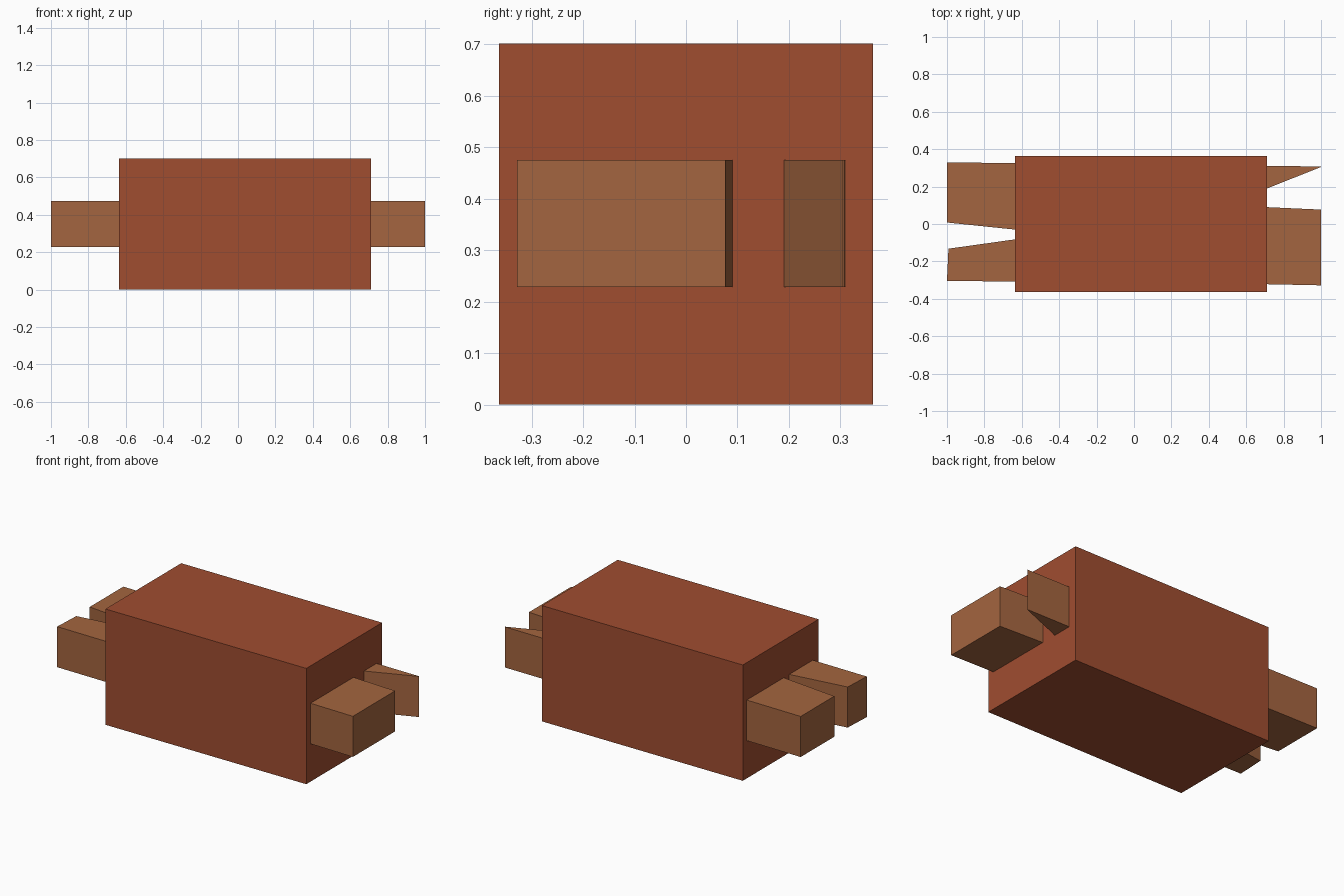
import bpy
import bmesh

if "Cube" in bpy.data.objects:
    bpy.data.objects.remove(bpy.data.objects["Cube"])


def material(name, color):
    mat = bpy.data.materials.new(name)
    mat.diffuse_color = color
    mat.use_nodes = True
    mat.node_tree.nodes["Principled BSDF"].inputs["Base Color"].default_value = mat.diffuse_color
    return mat


def prism(name, outline, z0, z1, mat):
    """Extrude a plan outline (x, y) from z0 up to z1."""
    bm = bmesh.new()
    base = bm.faces.new([bm.verts.new((x, y, z0)) for x, y in outline])
    top = bmesh.ops.extrude_face_region(bm, geom=[base])["geom"]
    verts = [v for v in top if isinstance(v, bmesh.types.BMVert)]
    bmesh.ops.translate(bm, verts=verts, vec=(0, 0, z1 - z0))
    bmesh.ops.recalc_face_normals(bm, faces=bm.faces)
    mesh = bpy.data.meshes.new(name)
    bm.to_mesh(mesh)
    bm.free()
    mesh.materials.append(mat)
    obj = bpy.data.objects.new(name, mesh)
    bpy.context.collection.objects.link(obj)
    return obj


red = material("red_brown", (0.35, 0.075, 0.03, 1))
tan = material("tan_brown", (0.37, 0.13, 0.05, 1))

# Main block
LEFT, RIGHT, HALF = -0.635, 0.712, 0.363
prism("body", [(LEFT, -HALF), (RIGHT, -HALF), (RIGHT, HALF), (LEFT, HALF)],
      0, 0.702, red)

# Tapered end prongs, rooted on the two end faces
prongs = {
    "right_front_prong": [(RIGHT, -0.322), (1.0, -0.328), (1.0, 0.077), (RIGHT, 0.09)],
    "right_back_spike": [(RIGHT, 0.19), (1.0, 0.305), (1.0, 0.308), (RIGHT, 0.31)],
    "left_front_prong": [(LEFT, -0.308), (-1.0, -0.304), (-0.992, -0.132), (LEFT, -0.082)],
    "left_back_prong": [(LEFT, -0.03), (-1.0, 0.008), (-1.0, 0.33), (LEFT, 0.325)],
}
for name, outline in prongs.items():
    prism(name, outline, 0.229, 0.475, tan)
